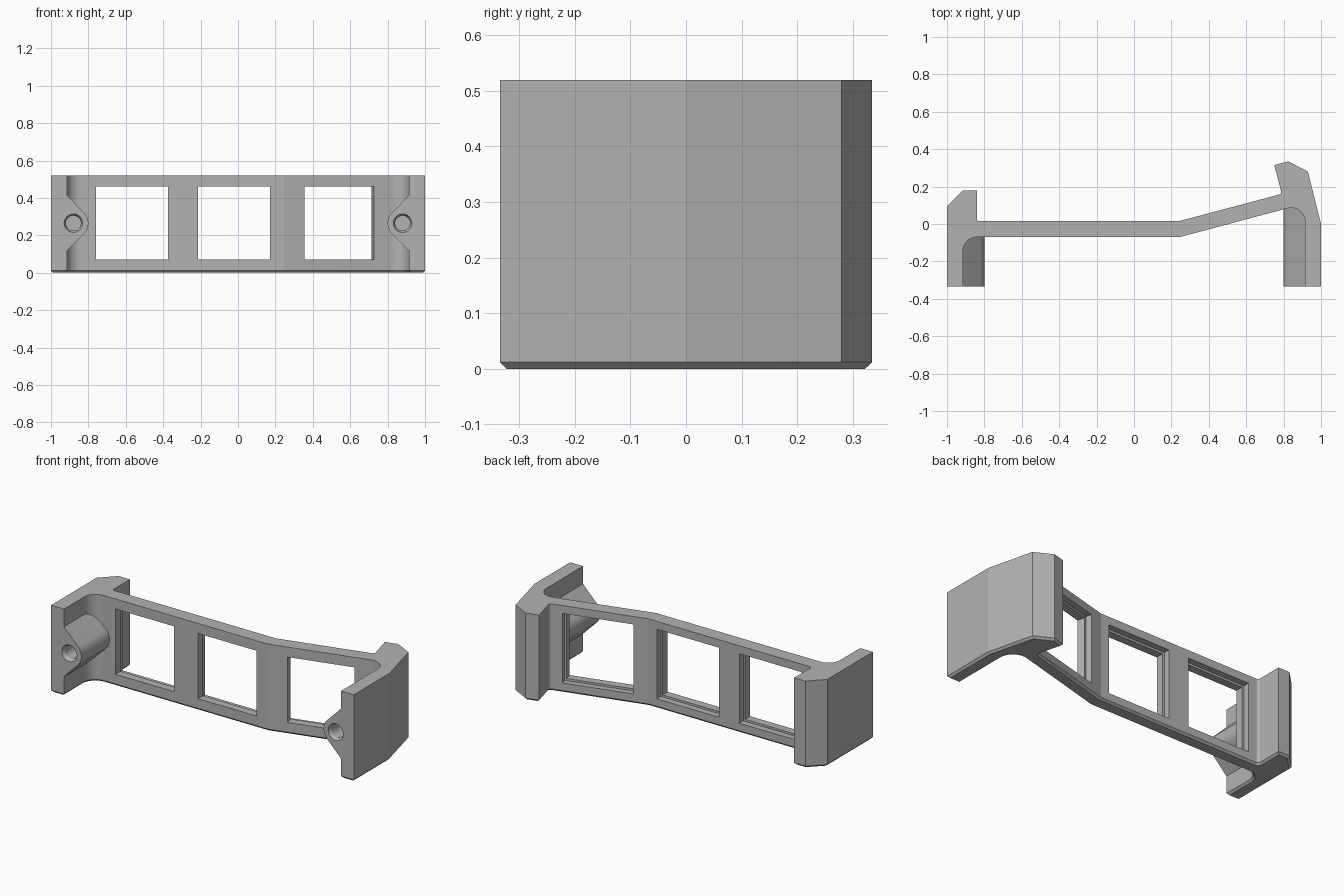
import bpy, bmesh, math
from mathutils import Vector, Matrix

cube = bpy.data.objects.get("Cube")
if cube:
    bpy.data.objects.remove(cube, do_unlink=True)

HEIGHT = 0.52
MID = 0.265
SLOPE = math.radians(15)

grey = bpy.data.materials.new("plain grey")
grey.use_nodes = True
grey.diffuse_color = (0.45, 0.45, 0.45, 1)
grey.node_tree.nodes["Principled BSDF"].inputs["Base Color"].default_value = grey.diffuse_color


def rounded(points, steps=10):
    """Round each (x, y, radius) corner of a closed outline."""
    out = []
    for i, (x, y, r) in enumerate(points):
        p = Vector((x, y))
        if r == 0:
            out.append(p)
            continue
        a = (Vector(points[i - 1][:2]) - p).normalized()
        b = (Vector(points[(i + 1) % len(points)][:2]) - p).normalized()
        half = a.angle(b) / 2
        start, end = p + a * r / math.tan(half), p + b * r / math.tan(half)
        centre = p + (a + b).normalized() * r / math.sin(half)
        u, v = start - centre, end - centre
        sweep = u.angle(v)
        for k in range(steps + 1):
            t = k / steps
            out.append(centre + (u * math.sin((1 - t) * sweep) + v * math.sin(t * sweep)) / math.sin(sweep))
    return out


def prism(name, ring, offset, chamfer=0):
    """Extrude a ring of 3D points, with an optional chamfer round the first cap."""
    bm = bmesh.new()
    cap = bm.faces.new([bm.verts.new(p) for p in ring])
    edges = list(cap.edges)
    ext = bmesh.ops.extrude_face_region(bm, geom=[cap], use_keep_orig=True)
    bmesh.ops.translate(bm, vec=offset, verts=[g for g in ext["geom"] if isinstance(g, bmesh.types.BMVert)])
    bmesh.ops.recalc_face_normals(bm, faces=bm.faces)
    if chamfer:
        bmesh.ops.bevel(bm, geom=edges, offset=chamfer, segments=1, affect='EDGES')
    return finish(name, bm)


def finish(name, bm, matrix=Matrix()):
    bm.transform(matrix)
    mesh = bpy.data.meshes.new(name)
    bm.to_mesh(mesh)
    bm.free()
    mesh.materials.append(grey)
    obj = bpy.data.objects.new(name, mesh)
    bpy.context.collection.objects.link(obj)
    return obj


def combine(target, tool, operation):
    mod = target.modifiers.new(tool.name, 'BOOLEAN')
    mod.object, mod.operation, mod.solver = tool, operation, 'EXACT'
    bpy.context.view_layer.objects.active = target
    bpy.ops.object.modifier_apply(modifier=mod.name)
    bpy.data.objects.remove(tool, do_unlink=True)


def box(name, size, matrix):
    bm = bmesh.new()
    bmesh.ops.create_cube(bm, size=1, matrix=Matrix.Diagonal((*size, 1)))
    return finish(name, bm, matrix)


def drill(name, x, radius, mouth, depth):
    bm = bmesh.new()
    bmesh.ops.create_cone(bm, cap_ends=True, segments=40, radius1=radius, radius2=mouth, depth=depth)
    # the wide end points to the front
    return finish(name, bm, Matrix.Translation((x, -0.335 + depth / 2 - 0.001, MID)) @ Matrix.Rotation(math.pi / 2, 4, 'X'))


# Bracket body: bent plate with a thick mount at each end
outline = [
    (-1, -0.335, 0), (-0.915, -0.335, 0), (-0.915, -0.07, 0.075),
    (0.245, -0.07, 0), (0.915, 0.1095, 0.075), (0.915, -0.335, 0),
    (1, -0.335, 0), (1, 0, 0), (0.93, 0.28, 0), (0.825, 0.335, 0),
    (0.75, 0.315, 0), (0.79, 0.161, 0.015), (0.24, 0.015, 0),
    (-0.84, 0.015, 0.015), (-0.84, 0.18, 0), (-0.915, 0.18, 0), (-1, 0.095, 0),
]
body = prism("bracket_body", [(p.x, p.y, 0) for p in rounded(outline)], (0, 0, HEIGHT), 0.012)

# Screw bosses, each with a flared web to its side wall
for side, back in ((-1, -0.03), (1, 0.1)):
    arc = [math.radians(-45 + 90 * k / 12) for k in range(13)]
    shape = [(0.95, MID - 0.184), (0.915, MID - 0.149)]
    shape += [(0.88 - 0.08 * math.cos(a), MID + 0.08 * math.sin(a)) for a in arc]
    shape += [(0.915, MID + 0.149), (0.95, MID + 0.184)]
    boss = prism("screw_boss", [(side * x, -0.335, z) for x, z in shape], (0, back + 0.335, 0))
    combine(body, boss, 'UNION')

# Screw holes with a countersunk mouth
for side in (-1, 1):
    combine(body, drill("hole_cutter", side * 0.88, 0.04, 0.04, 0.22), 'DIFFERENCE')
    combine(body, drill("mouth_cutter", side * 0.88, 0.04, 0.05, 0.02), 'DIFFERENCE')

# Windows, each with a shallow rebate on the back
tilted = Matrix.Translation((0.53, 0.05, MID)) @ Matrix.Rotation(SLOPE, 4, 'Z')
frames = [Matrix.Translation((x, -0.0275, MID)) for x in (-0.5675, -0.0225)] + [tilted]
for frame in frames:
    combine(body, box("window_cutter", (0.385, 0.12, 0.39), frame), 'DIFFERENCE')
    rebate = frame @ Matrix.Translation((0, 0.04, 0))
    combine(body, box("rebate_cutter", (0.41, 0.07, 0.415), rebate), 'DIFFERENCE')

# Smooth the rounded corners, keep the hard edges
bpy.ops.object.select_all(action='DESELECT')
body.select_set(True)
bpy.context.view_layer.objects.active = body
bpy.ops.object.shade_smooth_by_angle(angle=math.radians(14))
